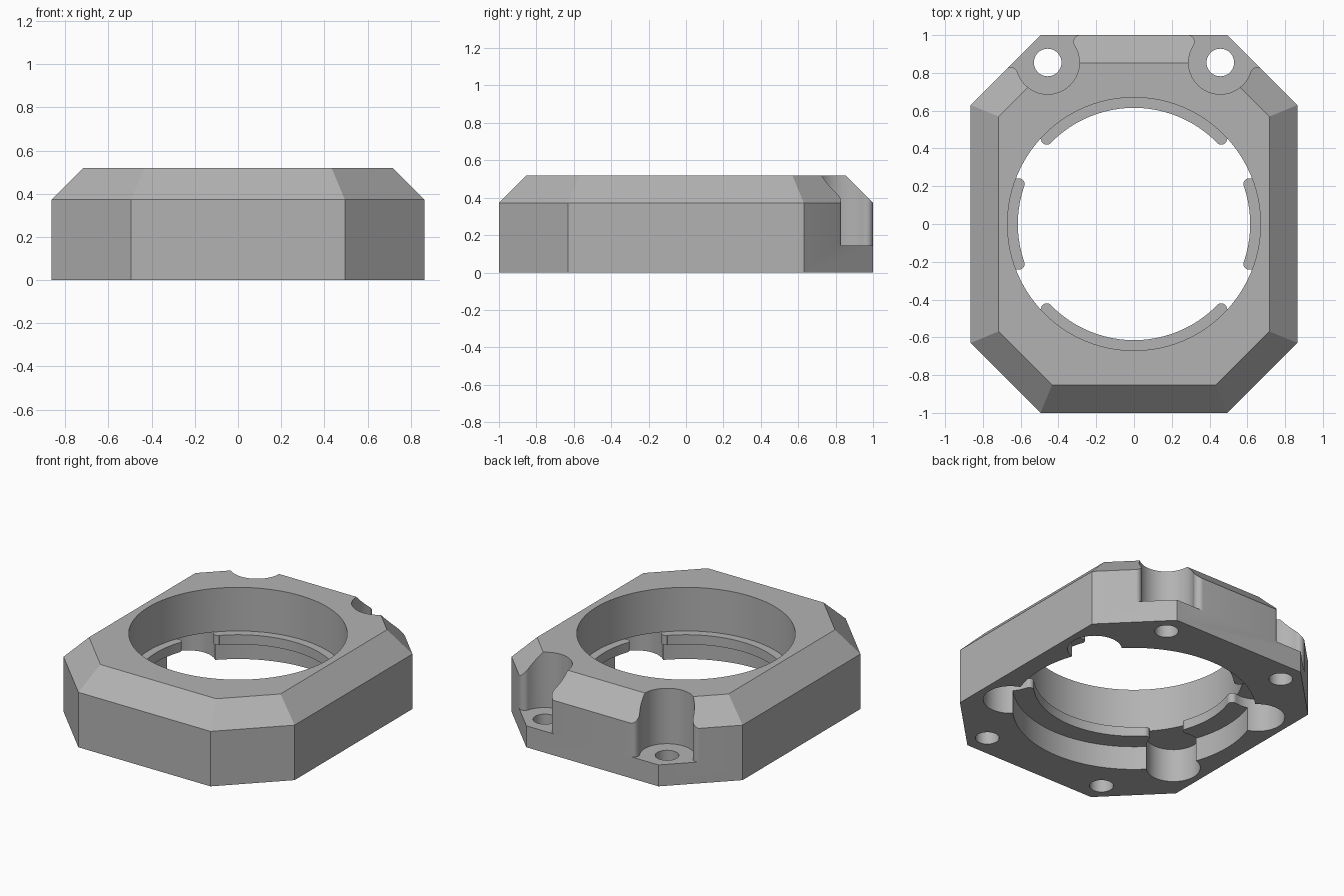
import bpy, bmesh, math
from mathutils import Vector

cube = bpy.data.objects.get("Cube")
if cube:
    bpy.data.objects.remove(cube, do_unlink=True)

grey = bpy.data.materials.new("plain grey")
grey.use_nodes = True
colour = (0.45, 0.45, 0.45, 1)
grey.diffuse_color = colour
grey.node_tree.nodes["Principled BSDF"].inputs["Base Color"].default_value = colour


def polar(radius, angle):
    return Vector((radius * math.cos(angle), radius * math.sin(angle)))


def angle_of(v):
    return math.atan2(v.y, v.x)


def arc(centre, radius, start, sweep, steps):
    return [centre + polar(radius, start + sweep * i / steps) for i in range(steps + 1)]


def circle(radius, centre=(0, 0), steps=96):
    return arc(Vector(centre), radius, 0, math.tau, steps)[:-1]


def loft(name, rings):
    """Closed solid through a stack of (outline, height) rings."""
    bm = bmesh.new()
    loops = [[bm.verts.new((p[0], p[1], z)) for p in pts] for pts, z in rings]
    n = len(loops[0])
    for low, high in zip(loops, loops[1:]):
        for i in range(n):
            j = (i + 1) % n
            bm.faces.new((low[i], low[j], high[j], high[i]))
    bm.faces.new(loops[0][::-1])
    bm.faces.new(loops[-1])
    bmesh.ops.recalc_face_normals(bm, faces=bm.faces)
    mesh = bpy.data.meshes.new(name)
    bm.to_mesh(mesh)
    bm.free()
    obj = bpy.data.objects.new(name, mesh)
    bpy.context.collection.objects.link(obj)
    mesh.materials.append(grey)
    return obj


def notch(centre, radius, fillet, ends, reach):
    """Round pocket that opens through a wall, with rounded lips.
    ends holds the (lip centre, wall normal) at either side."""
    (f1, n1), (f2, n2) = ends

    def lip(f, n):
        start = angle_of(n)
        sweep = (angle_of(centre - f) - start + math.pi) % math.tau - math.pi
        return arc(f, fillet, start, sweep, 10)

    start = angle_of(f1 - centre)
    sweep = (angle_of(f2 - centre) - start) % math.tau
    first, last = lip(f1, n1), lip(f2, n2)[::-1]
    return ([first[0] + n1 * reach] + first + arc(centre, radius, start, sweep, 32)[1:-1]
            + last + [last[-1] + n2 * reach])


def octagon(inset):
    """Chamfered rectangle, moved inwards evenly."""
    x, y = 0.865 - inset, 1.0 - inset
    diagonal = 1.495 - inset * math.sqrt(2)
    quarter = [(x, diagonal - x), (diagonal - y, y)]
    return (quarter + [(-a, b) for a, b in quarter[::-1]]
            + [(-a, -b) for a, b in quarter] + [(a, -b) for a, b in quarter[::-1]])


# Body with sloping upper edge
body = loft("housing_ring", [(octagon(0), 0), (octagon(0), 0.372), (octagon(0.148), 0.52)])
cutters = []

# Stepped central bore: lower recess, narrow ledge, wide upper bore
cutters.append(loft("bore_cutter", [
    (circle(0.745), -0.1), (circle(0.745), 0.16), (circle(0.615), 0.16),
    (circle(0.615), 0.225), (circle(0.67), 0.225), (circle(0.67), 0.7)]))

# Four round pockets that interrupt the ledge
R, r, ledge = 0.166, 0.03, 0.615
dist, theta = 0.767, math.radians(31.7)
rho = ledge + r
delta = math.acos((rho ** 2 + dist ** 2 - (R + r) ** 2) / (2 * rho * dist))
ends = [(polar(rho, a), -polar(1, a)) for a in (theta - delta, theta + delta)]
pocket = notch(polar(dist, theta), R, r, ends, 0.15)

# Screw head pockets at the back, open to the outside
C, R, r = Vector((0.457, 0.855)), 0.168, 0.035
h = math.sqrt(0.5)
ends = []
for n, t, wall in ((Vector((0, 1)), Vector((-1, 0)), 1.0 - C.y),
                   (Vector((h, h)), Vector((h, -h)), (1.495 - C.x - C.y) * h)):
    ends.append((C + n * (wall - r) + t * math.sqrt((R + r) ** 2 - (wall - r) ** 2), n))
seat = notch(C, R, r, ends, 0.3)

for sx in (1, -1):
    seat_side = [(p.x * sx, p.y) for p in seat]
    cutters.append(loft("screw_seat_cutter", [(seat_side, 0.145), (seat_side, 0.8)]))
    for sy in (1, -1):
        pts = [(p.x * sx, p.y * sy) for p in pocket]
        cutters.append(loft("pocket_cutter", [(pts, -0.1), (pts, 0.225)]))
        # Screw holes: through at the back, blind at the front
        hole = circle(0.073, (C.x * sx, C.y * sy), 40)
        cutters.append(loft("hole_cutter", [(hole, -0.1), (hole, 0.3)]))

for cutter in cutters:
    cutter.hide_render = True
    mod = body.modifiers.new(cutter.name, 'BOOLEAN')
    mod.operation = 'DIFFERENCE'
    mod.solver = 'EXACT'
    mod.object = cutter

# Apply the cuts and drop the cutters
bpy.context.view_layer.update()
result = bpy.data.meshes.new_from_object(
    body.evaluated_get(bpy.context.evaluated_depsgraph_get()))
body.modifiers.clear()
body.data = result
for cutter in cutters:
    bpy.data.objects.remove(cutter, do_unlink=True)

bpy.ops.object.select_all(action='DESELECT')
body.select_set(True)
bpy.context.view_layer.objects.active = body
bpy.ops.object.shade_smooth_by_angle(angle=math.radians(25))
